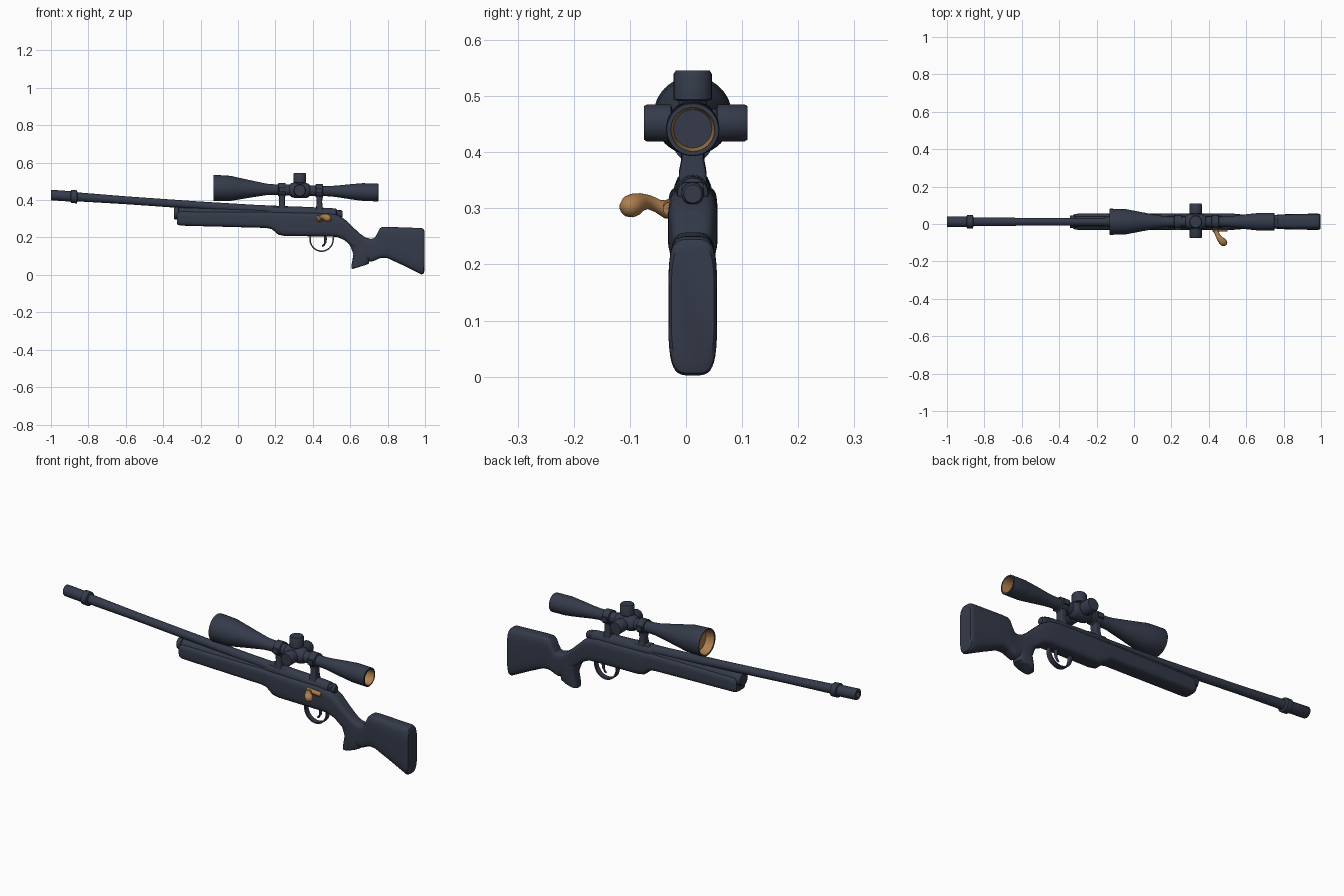
import bpy, bmesh, math
from mathutils import Vector

if "Cube" in bpy.data.objects:
    bpy.data.objects.remove(bpy.data.objects["Cube"])

CY = 0.012  # the rifle's centre plane in y


def mat(name, col):
    m = bpy.data.materials.new(name)
    m.diffuse_color = (*col, 1)
    m.use_nodes = True
    m.node_tree.nodes["Principled BSDF"].inputs["Base Color"].default_value = m.diffuse_color
    return m


DARK = mat("dark slate", (0.035, 0.043, 0.068))
BROWN = mat("bronze", (0.42, 0.21, 0.075))


def loft(name, rings, mats=(DARK,), rule=None, angle=35):
    """Skin a list of equal-length point rings and cap both ends."""
    bm = bmesh.new()
    rows = [[bm.verts.new(p) for p in r] for r in rings]
    n = len(rows[0])
    for i in range(len(rows) - 1):
        for j in range(n):
            k = (j + 1) % n
            f = bm.faces.new((rows[i][j], rows[i][k], rows[i + 1][k], rows[i + 1][j]))
            f.material_index = rule(i) if rule else 0
    for i, r in ((-1, rows[0]), (len(rows), rows[-1])):
        f = bm.faces.new(r)
        f.material_index = rule(i) if rule else 0
    bmesh.ops.recalc_face_normals(bm, faces=bm.faces)
    me = bpy.data.meshes.new(name)
    bm.to_mesh(me)
    bm.free()
    for m in mats:
        me.materials.append(m)
    ob = bpy.data.objects.new(name, me)
    bpy.context.collection.objects.link(ob)
    bpy.ops.object.select_all(action='DESELECT')
    ob.select_set(True)
    bpy.context.view_layer.objects.active = ob
    bpy.ops.object.shade_smooth_by_angle(angle=math.radians(angle))
    return ob


def squircle(a, b, e, n=40):
    """Rounded-rectangle outline with half sizes a, b."""
    out = []
    for i in range(n):
        t = 2 * math.pi * (i + 0.5) / n
        c, s = math.cos(t), math.sin(t)
        out.append((a * math.copysign(abs(c) ** (2 / e), c),
                    b * math.copysign(abs(s) ** (2 / e), s)))
    return out


def lathe(name, prof, axis_z, mats=(DARK,), rule=None, n=36):
    """Turned part along x; axis_z gives the height of its sloping axis."""
    rings = [[(x, CY + r * math.cos(2 * math.pi * j / n),
               axis_z(x) + r * math.sin(2 * math.pi * j / n)) for j in range(n)]
             for x, r in prof]
    return loft(name, rings, mats, rule)


def tube(name, pts, mats=(DARK,), n=20, flat=1.0):
    """Tube through (x, y, z, radius) points."""
    P = [Vector(p[:3]) for p in pts]
    rings = []
    for i, p in enumerate(P):
        t = (P[min(i + 1, len(P) - 1)] - P[max(i - 1, 0)]).normalized()
        ref = Vector((0, 0, 1)) if abs(t.z) < 0.8 else Vector((0, 1, 0))
        u = t.cross(ref).normalized()
        v = t.cross(u)
        r = pts[i][3]
        rings.append([p + u * r * flat * math.cos(2 * math.pi * j / n)
                      + v * r * math.sin(2 * math.pi * j / n) for j in range(n)])
    return loft(name, rings, mats, angle=50)


def knob(name, base, d, length, r):
    """Adjustment cap with a chamfered rim and a neck."""
    d = Vector(d)
    steps = [(0, .75), (.42, .75), (.45, 1), (.94, 1), (1, .9)]
    return tube(name, [(*(Vector(base) + d * length * s), r * k) for s, k in steps], n=32)


def barrel_z(x):
    return 0.427 - 0.07 * (x + 1)


def scope_z(x):
    return 0.465 - 0.028 * (x + 0.13)


# Stock: fore-end, action bed, wrist and butt (x, top, bottom, half width)
stock = [(-.325, .333, .27, .036), (-.318, .338, .266, .041), (-.30, .34, .263, .043),
         (.15, .338, .251, .043), (.18, .338, .245, .044), (.215, .337, .215, .0445),
         (.25, .337, .208, .0445), (.48, .332, .205, .0445), (.53, .322, .203, .0435),
         (.57, .298, .185, .040), (.61, .26, .15, .036), (.65, .222, .12, .034),
         (.68, .201, .09, .033), (.71, .192, .07, .033), (.73, .197, .076, .034),
         (.745, .222, .083, .035), (.757, .247, .088, .037), (.77, .257, .091, .038),
         (.80, .257, .089, .040), (.88, .254, .052, .042), (.965, .251, .010, .0435),
         (.982, .25, .002, .0435), (.992, .245, .006, .042), (.997, .235, .02, .038)]
loft("stock", [[(x, CY + p, (t + b) / 2 + q) for p, q in squircle(w, (t - b) / 2, 4)]
               for x, t, b, w in stock])

# Pistol grip (z, front x, back x, half width)
grip = [(.042, .615, .68, .026), (.045, .608, .688, .031), (.06, .608, .70, .034),
        (.11, .617, .712, .034), (.15, .602, .715, .034), (.20, .572, .68, .033)]
loft("grip", [[((f + b) / 2 + p, CY + q, z + (0.02 * (p / (b - f)) if z < .06 else 0))
               for p, q in squircle((b - f) / 2, w, 3)] for z, f, b, w in grip])

# Barrel with muzzle device, collar and bore
lathe("barrel", [(-.93, .014), (-1, .014), (-1, .026), (-.997, .028), (-.895, .028),
                 (-.892, .035), (-.862, .035), (-.858, .024), (-.6, .021),
                 (-.2, .021), (.1, .024), (.2, .027)], barrel_z)

# Tube under the barrel with its end cap
lathe("under_barrel_tube", [(-.342, .027), (-.342, .032), (-.338, .034), (-.318, .034),
                            (-.316, .030), (.2, .030)],
      lambda x: .331 - .01 * (x + .34))

# Receiver and bolt shroud
lathe("receiver", [(.17, .026), (.185, .031), (.36, .031), (.50, .029), (.525, .027),
                   (.53, .020), (.552, .020), (.558, .016)],
      lambda x: .339 - .035 * (x - .18))

# Scope body with hollow bronze-lined ends
scope = [(-.085, .054), (-.128, .062), (-.13, .069), (-.125, .070), (-.04, .067),
         (-.01, .061), (.09, .042), (.15, .031), (.18, .0285), (.275, .0285),
         (.285, .037), (.30, .041), (.36, .041), (.375, .037), (.385, .0285),
         (.49, .0275), (.53, .031), (.60, .040), (.645, .045), (.66, .046),
         (.665, .0475), (.748, .0475), (.75, .046), (.75, .039), (.70, .034)]
last = len(scope) - 2
lathe("scope", scope, scope_z, (DARK, BROWN), lambda i: 1 if i in (-1, 0, last) else 0, 48)

# Windage, elevation and focus caps
c = (.33, CY, scope_z(.33))
knob("top_turret", c, (0, 0, 1), .093, .034)
knob("left_turret", c, (0, 1, 0), .098, .033)
knob("right_turret", c, (0, -1, 0), .087, .033)

# Scope mounts: split ring, foot and rail block
for i, x in enumerate((.235, .435)):
    z = scope_z(x)
    lathe(f"scope_ring_{i}", [(x - .02, .033), (x - .018, .036), (x + .018, .036),
                              (x + .02, .033)], scope_z)
    foot = [(z - .02, .017, .022), (z - .06, .015, .019), (z - .085, .017, .024),
            (z - .12, .02, .026)]
    loft(f"scope_foot_{i}", [[(x + p, CY + q, h) for p, q in squircle(a, b, 6)]
                             for h, a, b in foot])
    for s in (-1, 1):  # clamp screws at the ring's split line
        loft(f"ring_clamp_{i}_{s}", [[(x + p, CY + s * .036 + q, z + h)
                                      for p, q in squircle(.015, .008, 6, 16)]
                                     for h in (-.012, .012)])
    x0, x1 = ((.19, .29), (.40, .545))[i]
    loft(f"rail_{i}", [[(x, CY + p, .356 - .07 * (x - .2) + q)
                        for p, q in squircle(.02, .014, 6)] for x in (x0, x1)])

# Bolt handle, bronze
tube("bolt_handle", [(.435, -.015, .298, .016), (.437, -.036, .298, .016),
                     (.443, -.050, .304, .012), (.450, -.066, .311, .0125),
                     (.460, -.080, .311, .016), (.470, -.091, .307, .020),
                     (.480, -.100, .303, .020), (.488, -.107, .299, .015),
                     (.492, -.111, .297, .006)], (BROWN,))
tube("bolt_body", [(.42, -.029, .305, .012), (.50, -.029, .299, .012)], (BROWN,))

# Trigger guard strap
arc = []
for i in range(25):
    a = math.pi * (0.93 + 1.14 * i / 24)
    ca, sa = math.cos(a), math.sin(a)
    arc.append([(.447 + r * 1.02 * ca, CY + y, .19 + r * 1.05 * sa)
                for r, y in ((.064, -.013), (.064, .013), (.057, .013), (.057, -.013))])
loft("trigger_guard", arc)

# Trigger
tube("trigger", [(.465, CY, .215, .010), (.468, CY, .19, .009), (.466, CY, .172, .008),
                 (.458, CY, .158, .006), (.450, CY, .152, .004)], n=12, flat=0.8)
